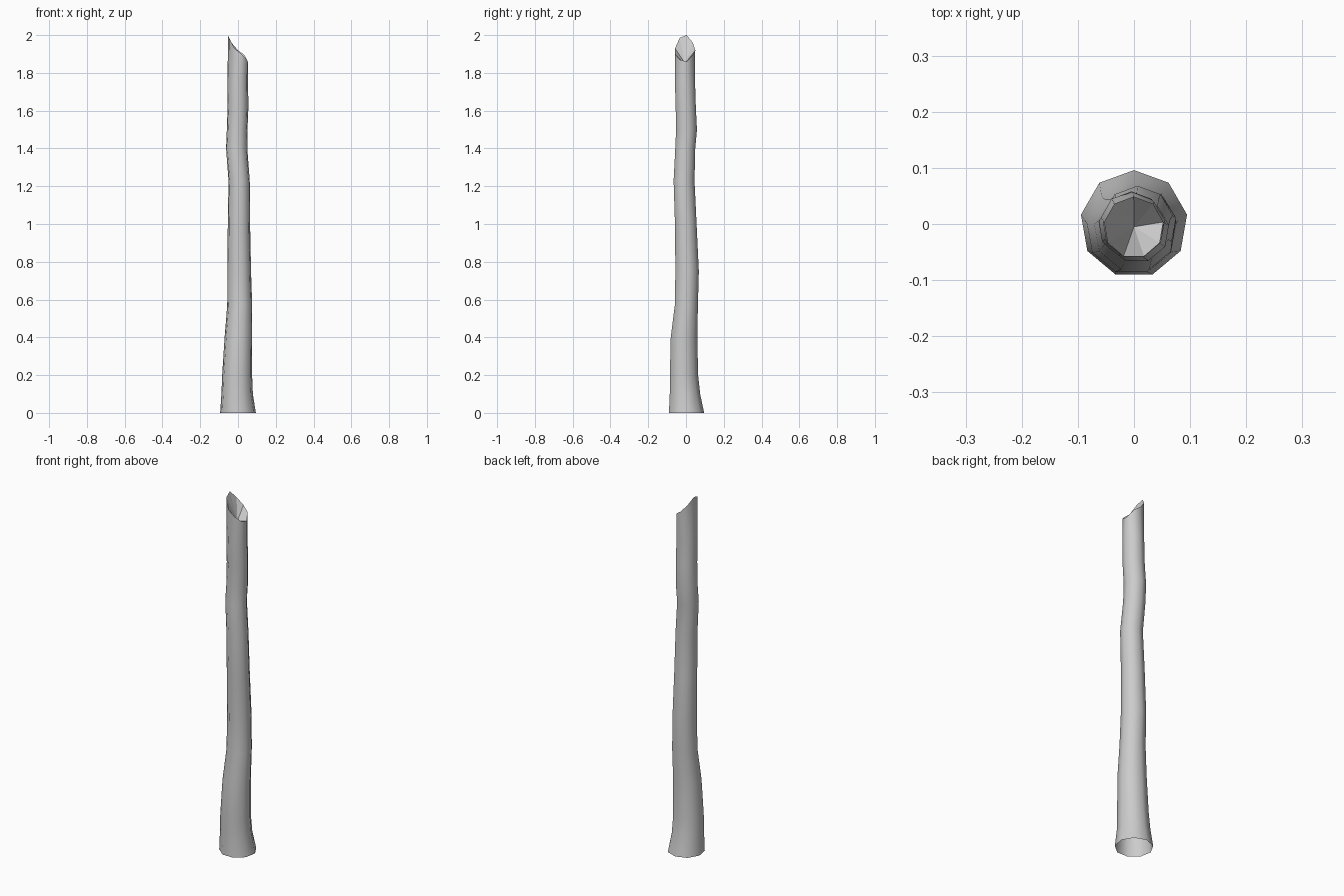
import bpy, bmesh, math

if "Cube" in bpy.data.objects:
    bpy.data.objects.remove(bpy.data.objects["Cube"])

SIDES = 9
# trunk rings: height, min x, max x, min y, max y
RINGS = [
    (0.00, -0.096, 0.096, -0.096, 0.096),
    (0.10, -0.089, 0.080, -0.091, 0.075),
    (0.20, -0.085, 0.076, -0.090, 0.064),
    (0.40, -0.072, 0.076, -0.085, 0.060),
    (0.57, -0.058, 0.076, -0.063, 0.063),
    (0.75, -0.057, 0.070, -0.060, 0.068),
    (1.00, -0.055, 0.065, -0.062, 0.056),
    (1.23, -0.051, 0.063, -0.069, 0.045),
    (1.40, -0.064, 0.050, -0.060, 0.049),
    (1.50, -0.060, 0.051, -0.056, 0.058),
    (1.62, -0.056, 0.056, -0.058, 0.052),
    (1.75, -0.056, 0.054, -0.062, 0.048),
]
# slanted broken rim, heights going round from the back
RIM = [1.92, 1.895, 1.86, 1.87, 1.90, 1.93, 1.985, 2.0, 1.96]

bm = bmesh.new()


def ring(heights, x0, x1, y0, y1):
    verts = []
    for i, z in enumerate(heights):
        a = math.pi / 2 - 2 * math.pi * i / SIDES
        verts.append(bm.verts.new(((x0 + x1) / 2 + (x1 - x0) / 2 * math.cos(a),
                                   (y0 + y1) / 2 + (y1 - y0) / 2 * math.sin(a), z)))
    return verts


# open-bottomed trunk wall
rings = [ring([r[0]] * SIDES, *r[1:]) for r in RINGS]
rings.append(ring(RIM, -0.054, 0.053, -0.061, 0.049))
for low, high in zip(rings, rings[1:]):
    for i in range(SIDES):
        j = (i + 1) % SIDES
        bm.faces.new((low[j], low[i], high[i], high[j])).smooth = True

# sunken hollow in the broken top
rim = rings[-1]
centre = bm.verts.new((0.0, -0.005, 1.85))
for i in range(SIDES):
    j = (i + 1) % SIDES
    bm.faces.new((rim[j], rim[i], centre)).smooth = False
    bm.edges.get((rim[i], rim[j])).smooth = False

mesh = bpy.data.meshes.new("broken_trunk")
bm.to_mesh(mesh)
bm.free()
trunk = bpy.data.objects.new("broken_trunk", mesh)
bpy.context.collection.objects.link(trunk)
